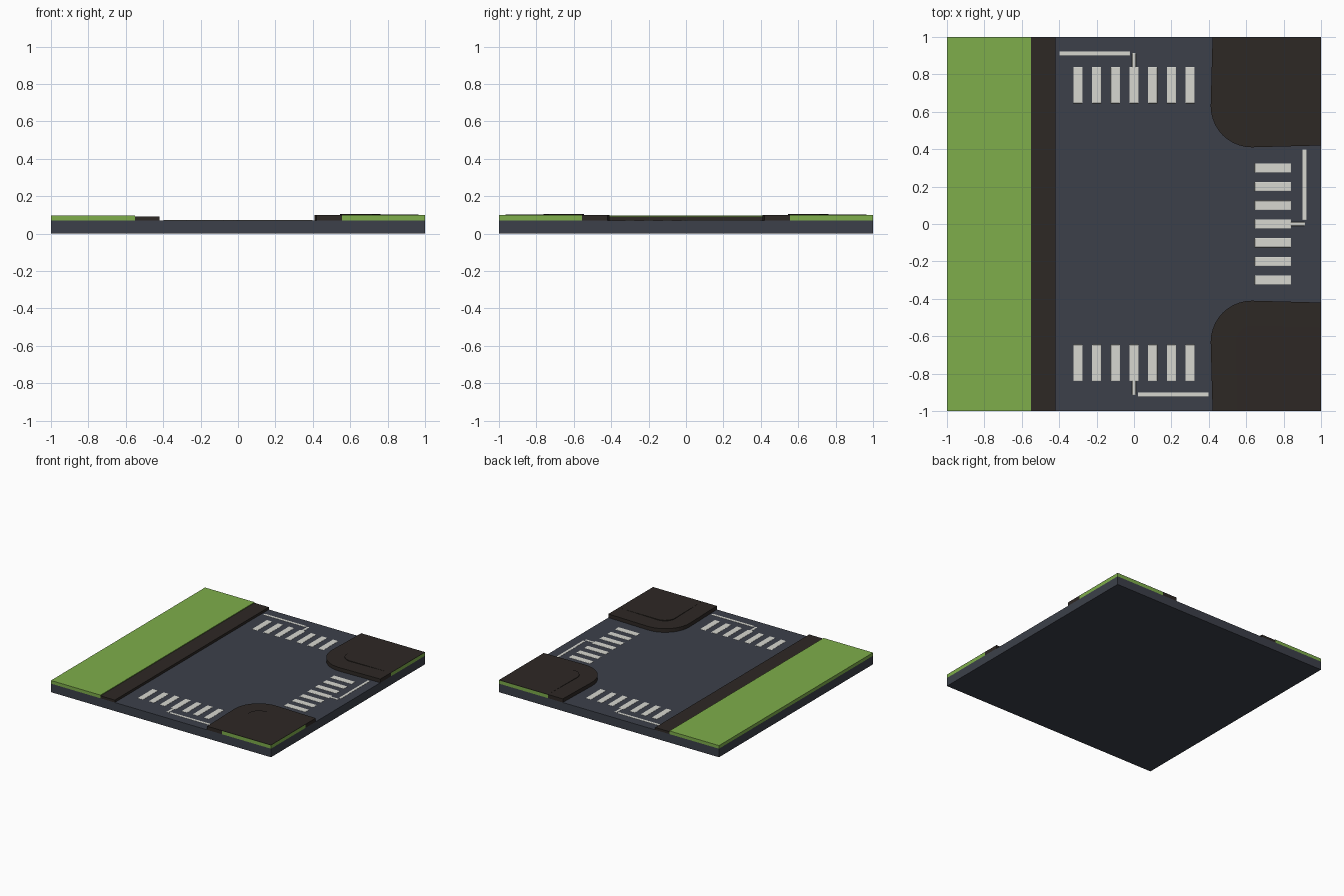
import bpy, bmesh
from math import cos, sin, pi, radians
from mathutils import Matrix

if "Cube" in bpy.data.objects:
    bpy.data.objects.remove(bpy.data.objects["Cube"])


def material(name, rgb):
    m = bpy.data.materials.new(name)
    m.diffuse_color = (*rgb, 1)
    m.use_nodes = True
    m.node_tree.nodes["Principled BSDF"].inputs["Base Color"].default_value = m.diffuse_color
    return m


ASPHALT = material("asphalt", (0.045, 0.051, 0.068))
GRASS = material("grass", (0.21, 0.42, 0.07))
PAVING = material("paving", (0.027, 0.021, 0.018))
PAINT = material("paint", (0.68, 0.68, 0.63))
ROAD_Z = 0.07


def finish(name, bm, mat):
    bmesh.ops.recalc_face_normals(bm, faces=bm.faces[:])
    me = bpy.data.meshes.new(name)
    bm.to_mesh(me)
    bm.free()
    ob = bpy.data.objects.new(name, me)
    bpy.context.collection.objects.link(ob)
    me.materials.append(mat)
    return ob


def add_box(bm, x0, x1, y0, y1, z0, z1, turn=0):
    mat = (Matrix.Rotation(turn, 4, 'Z')
           @ Matrix.Translation(((x0 + x1) / 2, (y0 + y1) / 2, (z0 + z1) / 2))
           @ Matrix.Diagonal((x1 - x0, y1 - y0, z1 - z0, 1)))
    bmesh.ops.create_cube(bm, size=1, matrix=mat)


def box(name, mat, *dims, bevel=0):
    bm = bmesh.new()
    add_box(bm, *dims)
    ob = finish(name, bm, mat)
    if bevel:
        mod = ob.modifiers.new("soft_edges", 'BEVEL')
        mod.width, mod.segments = bevel, 2
    return ob


def prism(name, mat, outline, z0, top):
    """Extrude an outline from z0 to a height given by top(x, y)."""
    bm = bmesh.new()
    lo = [bm.verts.new((x, y, z0)) for x, y in outline]
    hi = [bm.verts.new((x, y, top(x, y))) for x, y in outline]
    bm.faces.new(lo)
    bm.faces.new(hi)
    n = len(outline)
    for i in range(n):
        j = (i + 1) % n
        bm.faces.new((lo[i], lo[j], hi[j], hi[i]))
    return finish(name, bm, mat)


def bend(edge, radius, steps=10):
    """Rounded corner path from the right border to the back border."""
    c = edge + radius
    arc = [(c - radius * sin(a), c - radius * cos(a))
           for a in (i * pi / 2 / steps for i in range(steps + 1))]
    return [(1, edge + 0.01)] + arc + [(edge + 0.01, 1)]


# Road slab, straight verge and pavement
box("road_slab", ASPHALT, -1, 1, -1, 1, 0, ROAD_Z)
box("grass_verge", GRASS, -1, -0.55, -1, 1, ROAD_Z, 0.096)
box("straight_pavement", PAVING, -0.552, -0.42, -1, 1, ROAD_Z, 0.09)

# Two rounded street corners
for side, label in ((1, "back"), (-1, "front")):
    outer = [(x, y * side) for x, y in bend(0.41, 0.22)]
    inner = [(x, y * side) for x, y in bend(0.545, 0.09)]
    prism(label + "_corner_pavement", PAVING, outer + inner[::-1],
          ROAD_Z, lambda x, y: 0.1)
    lawn = inner + [(1, side)]
    prism(label + "_corner_grass", GRASS, lawn, ROAD_Z, lambda x, y: 0.098)
    # thin cap that slopes down towards the outer borders
    prism(label + "_corner_cap", PAVING, lawn, 0.098,
          lambda x, y: 0.106 - 0.006 * (max(x, abs(y)) - 0.545) / 0.455)

# Zebra crossings and stop lines, one set per road arm
for label, turn in (("back", 0), ("right", radians(-90)), ("front", pi)):
    bm = bmesh.new()
    for i in range(-3, 4):
        add_box(bm, i * 0.1 - 0.025, i * 0.1 + 0.025, 0.645, 0.84,
                0.065, 0.072, turn)
    ob = finish(label + "_crossing", bm, PAINT)
    bv = ob.modifiers.new("soft_corners", 'BEVEL')
    bv.width, bv.segments = 0.003, 2
    bm = bmesh.new()
    add_box(bm, -0.4, -0.02, 0.9, 0.922, 0.065, 0.072, turn)
    add_box(bm, -0.01, 0.01, 0.835, 0.915, 0.065, 0.0718, turn)
    ob = finish(label + "_stop_line", bm, PAINT)
    bv = ob.modifiers.new("soft_corners", 'BEVEL')
    bv.width, bv.segments = 0.003, 2
